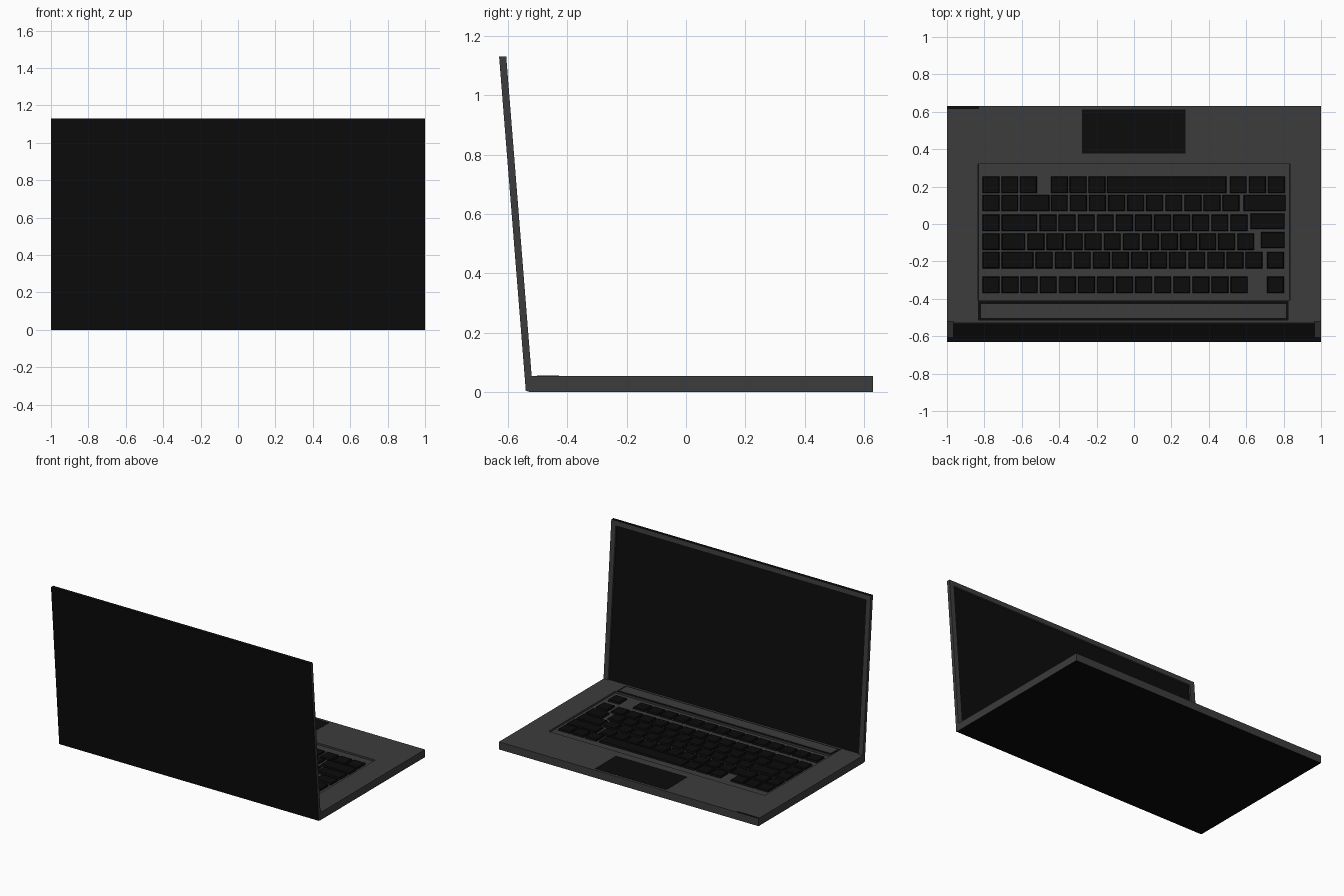
import bpy, bmesh
from mathutils import Vector

if "Cube" in bpy.data.objects:
    bpy.data.objects.remove(bpy.data.objects["Cube"])


def material(name, v):
    m = bpy.data.materials.new(name)
    m.diffuse_color = (v, v, v, 1)
    m.use_nodes = True
    m.node_tree.nodes["Principled BSDF"].inputs["Base Color"].default_value = m.diffuse_color
    return m


GREY = material("grey_casing", 0.045)
BLACK = material("black_plastic", 0.0035)
TOP = 0.053      # top of the base
FLOOR = 0.041    # floor of the keyboard tray


def finish(name, bm, mats):
    bmesh.ops.recalc_face_normals(bm, faces=bm.faces)
    me = bpy.data.meshes.new(name)
    bm.to_mesh(me)
    bm.free()
    for m in mats:
        me.materials.append(m)
    ob = bpy.data.objects.new(name, me)
    bpy.context.collection.objects.link(ob)
    return ob


def add_box(bm, x0, x1, y0, y1, z0, z1, taper=0.0):
    ret = bmesh.ops.create_cube(bm, size=1)
    for v in ret["verts"]:
        t = taper if v.co.z > 0 else 0
        v.co = Vector((x1 - t if v.co.x > 0 else x0 + t,
                       y1 - t if v.co.y > 0 else y0 + t,
                       z1 if v.co.z > 0 else z0))
    return ret["verts"]


def box(name, mat, *dims):
    bm = bmesh.new()
    add_box(bm, *dims)
    return finish(name, bm, [mat])


# Base: grey slab, black underside, sunken keyboard tray
bm = bmesh.new()
add_box(bm, -1, 1, -0.53, 0.63, 0, TOP)
bm.normal_update()
top = next(f for f in bm.faces if f.normal.z > 0.9)
next(f for f in bm.faces if f.normal.z < -0.9).material_index = 1
bmesh.ops.inset_region(bm, faces=[top], thickness=0.1)
for v in top.verts:
    v.co.x = 0.833 if v.co.x > 0 else -0.833
    v.co.y = 0.322 if v.co.y > 0.05 else -0.41
bmesh.ops.inset_region(bm, faces=[top], thickness=0.0005)
for v in top.verts:
    v.co.z = FLOOR
finish("base", bm, [GREY, BLACK])

# Touchpad, vent bar and front corner strip
box("touchpad", BLACK, -0.277, 0.275, 0.378, 0.613, TOP - 0.01, TOP + 0.001)
box("vent_surround", BLACK, -0.833, 0.826, -0.515, -0.413, TOP - 0.01, TOP + 0.001)
box("vent_bar", GREY, -0.817, 0.812, -0.503, -0.428, TOP - 0.01, TOP + 0.002)
box("corner_strip", BLACK, -0.998, -0.83, 0.615, 0.6295, TOP - 0.01, TOP + 0.001)

# Lid: wedge-leaning panel with a sunken screen
profile = [(-0.54, 0.003), (-0.63, 1.13), (-0.606, 1.131), (-0.516, 0.0)]
bm = bmesh.new()
left = [bm.verts.new((-1, y, z)) for y, z in profile]
right = [bm.verts.new((1, y, z)) for y, z in profile]
bm.faces.new(left)
bm.faces.new(right)
sides = []
for i in range(4):
    j = (i + 1) % 4
    sides.append(bm.faces.new((left[i], left[j], right[j], right[i])))
bmesh.ops.recalc_face_normals(bm, faces=bm.faces)
for i in (0, 1, 3):
    sides[i].material_index = 1
screen = sides[2]
bmesh.ops.inset_region(bm, faces=[screen], thickness=0.05)
bmesh.ops.inset_region(bm, faces=[screen], thickness=0.001, depth=-0.012)
screen.material_index = 1
finish("lid_with_screen", bm, [GREY, BLACK])


# Keyboard rows: (near y, far y, explicit key spans, run of equal keys)
def run(start, count, pitch=0.102, width=0.091):
    return [(start + i * pitch, start + i * pitch + width) for i in range(count)]


first = [(-0.81, -0.72)]
rows = {
    "bottom_keys": (0.165, 0.255, run(-0.81, 3, 0.1) + run(-0.444, 3, 0.1)
                    + [(-0.145, 0.494)] + run(0.512, 3)),
    "shift_keys": (0.068, 0.156, run(-0.81, 2, 0.1) + [(-0.61, -0.452)]
                   + run(-0.445, 10) + [(0.586, 0.81)]),
    "home_keys": (-0.038, 0.05, first + [(-0.708, -0.517)] + run(-0.505, 11)),
    "home_end_key": (-0.028, 0.057, [(0.622, 0.806)]),
    "upper_keys": (-0.139, -0.05, first + [(-0.708, -0.582)] + run(-0.57, 12)),
    "upper_end_key": (-0.129, -0.043, [(0.678, 0.806)]),
    "number_keys": (-0.237, -0.149, first + [(-0.708, -0.538)] + run(-0.526, 12)
                    + [(0.712, 0.801)]),
    "function_keys": (-0.37, -0.281, run(-0.81, 14) + [(0.712, 0.801)]),
}
for name, (y0, y1, spans) in rows.items():
    bm = bmesh.new()
    for x0, x1 in spans:
        add_box(bm, x0, x1, y0, y1, FLOOR - 0.001, TOP, 0.004)
    finish(name, bm, [BLACK])
